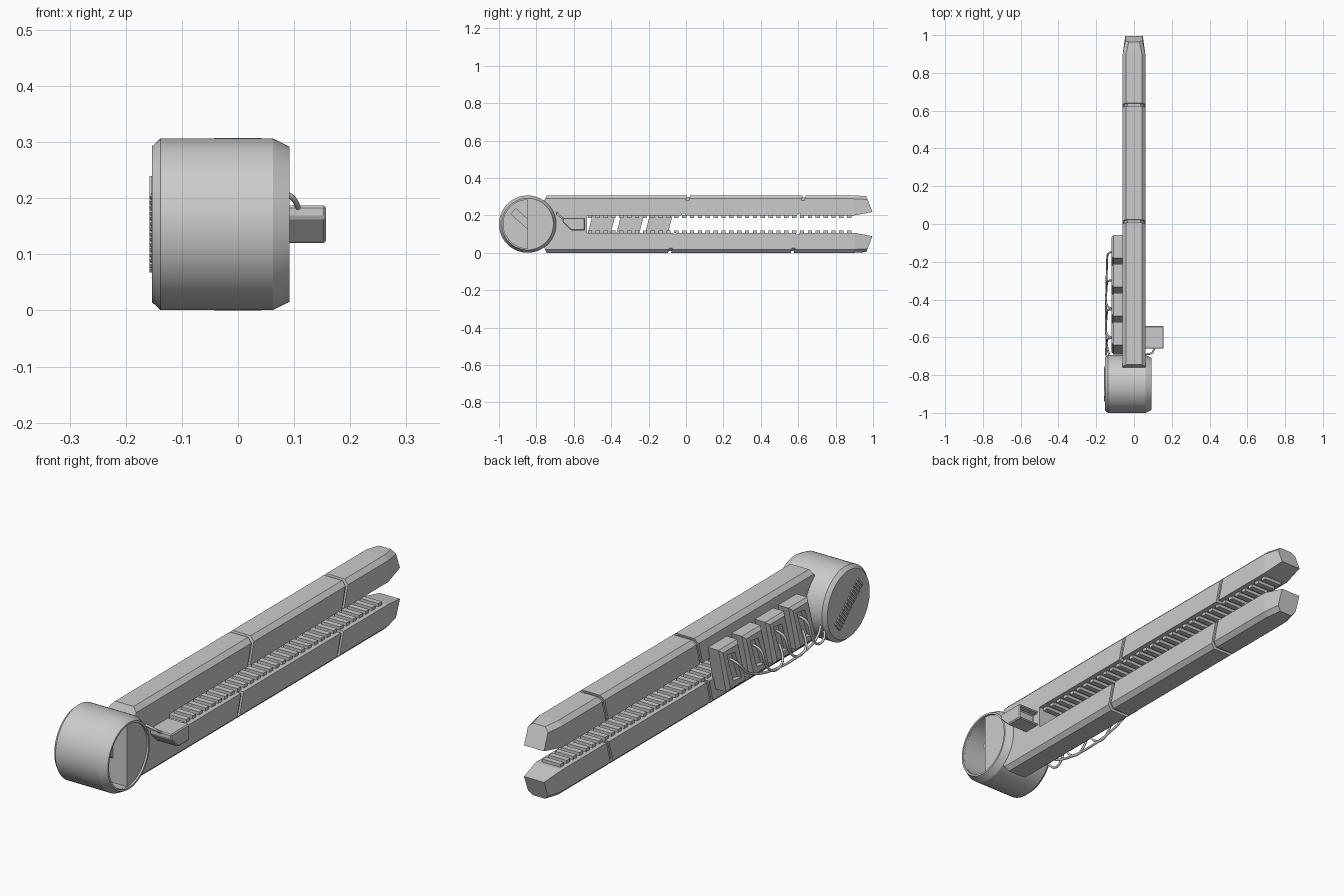
import bpy, bmesh, math
from mathutils import Vector

if "Cube" in bpy.data.objects:
    bpy.data.objects.remove(bpy.data.objects["Cube"])

MID = 0.1535   # mirror height between the two rails


def add(name, bm):
    me = bpy.data.meshes.new(name)
    bm.to_mesh(me)
    bm.free()
    ob = bpy.data.objects.new(name, me)
    bpy.context.collection.objects.link(ob)
    return ob


def loft(name, sections, recess=None):
    """Skin equal-length point loops; recess=(inset, depth) sinks the last cap."""
    bm = bmesh.new()
    rings = [[bm.verts.new(p) for p in s] for s in sections]
    n = len(rings[0])
    for a, b in zip(rings, rings[1:]):
        for i in range(n):
            j = (i + 1) % n
            bm.faces.new((a[i], a[j], b[j], b[i]))
    bm.faces.new(rings[0][::-1])
    cap = bm.faces.new(rings[-1])
    bmesh.ops.recalc_face_normals(bm, faces=bm.faces)
    if recess:
        bmesh.ops.inset_region(bm, faces=[cap], thickness=recess[0])
        bmesh.ops.inset_region(bm, faces=[cap], thickness=0.0005, depth=-recess[1])
    return add(name, bm)


def box(name, lo, hi, bevel=0):
    x0, y0, z0 = lo
    x1, y1, z1 = hi
    ring = lambda z: [(x0, y0, z), (x1, y0, z), (x1, y1, z), (x0, y1, z)]
    ob = loft(name, [ring(z0), ring(z1)])
    if bevel:
        bevel_mod(ob, bevel)
    return ob


def bevel_mod(ob, w):
    m = ob.modifiers.new("bevel", 'BEVEL')
    m.width, m.segments = w, 1


def disc(x, r, a0=0, a1=360, n=64, full=True):
    count = n if full else n + 1
    pts = []
    for i in range(count):
        a = math.radians(a0 + (a1 - a0) * i / n)
        pts.append((x, -0.847 + r * math.cos(a), MID + r * math.sin(a)))
    return pts


def wire(name, pts, r=0.005):
    cu = bpy.data.curves.new(name, 'CURVE')
    cu.dimensions = '3D'
    cu.bevel_depth, cu.bevel_resolution, cu.resolution_u = r, 2, 8
    sp = cu.splines.new('NURBS')
    sp.points.add(len(pts) - 1)
    for p, c in zip(sp.points, pts):
        p.co = (*c, 1)
    sp.use_endpoint_u, sp.order_u = True, 3
    ob = bpy.data.objects.new(name, cu)
    bpy.context.collection.objects.link(ob)


# Drum housing with a shallow cap recess and a hollow front half
drum = loft("drum", [disc(-0.153, 0.139), disc(-0.138, 0.153),
                     disc(0.062, 0.153), disc(0.092, 0.138)])
cutters = [loft("cap_cutter", [disc(0.084, 0.130), disc(0.2, 0.130)]),
           loft("cavity_cutter", [disc(-0.13, 0.1295, 90, 270, 32, False),
                                  disc(0.21, 0.1295, 90, 270, 32, False)])]
bpy.context.view_layer.objects.active = drum
drum.select_set(True)
for c in cutters:
    m = drum.modifiers.new("cut", 'BOOLEAN')
    m.operation, m.object, m.solver = 'DIFFERENCE', c, 'EXACT'
    bpy.ops.object.modifier_apply(modifier=m.name)
    c.hide_render = True
    c.hide_viewport = True
bpy.ops.object.shade_smooth_by_angle(angle=math.radians(20))

# Diagonal vent through the drum, with slats on the left face
vent = box("vent_box", (-0.155, -0.105, -0.021), (0.02, 0.105, 0.021))
slats = box("vent_slats", (-0.158, -0.102, -0.024), (-0.15, -0.094, 0.024))
m = slats.modifiers.new("row", 'ARRAY')
m.count, m.use_relative_offset, m.use_constant_offset = 15, False, True
m.constant_offset_displace = (0, 0.014, 0)
for ob in (vent, slats):
    ob.location = (0, -0.847, MID)
    ob.rotation_euler.x = math.radians(-42)


# Rails: three segments each, slanted joints, thin core showing in the joints
def section(y, flip, shear=0.0, w=0.06, z0=0.2, z1=0.307, ch=0.018):
    prof = [(-w, z0), (w, z0), (w, z1 - ch), (w - ch, z1), (ch - w, z1), (-w, z1 - ch)]
    return [(x, y + shear * (z - 0.2535) / 0.107, 2 * MID - z if flip else z)
            for x, z in prof]


for side, flip, joints in (("upper", False, (0.0, 0.617)), ("lower", True, (-0.073, 0.583))):
    s = -0.03 if flip else 0.03
    g = 0.008
    a, b = joints
    loft(side + "_rail_rear", [section(-0.77, flip, 0.05), section(a - g, flip, s)])
    loft(side + "_rail_middle", [section(a + g, flip, s), section(b - g, flip, s)])
    loft(side + "_rail_tip", [section(b + g, flip, s), section(0.9, flip),
                              section(0.983, flip, -0.041, 0.046, 0.218, 0.303)])
    loft(side + "_rail_core", [section(-0.5, flip, 0, 0.052, 0.21, 0.298),
                               section(0.85, flip, 0, 0.052, 0.21, 0.298)])
    # Row of teeth along the inner face
    z0, z1 = (0.105, 0.12) if flip else (0.187, 0.202)
    teeth = box(side + "_teeth", (-0.042, -0.525, z0), (0.042, -0.502, z1))
    m = teeth.modifiers.new("row", 'ARRAY')
    m.count, m.use_relative_offset, m.use_constant_offset = 34, False, True
    m.constant_offset_displace = (0, 0.042, 0)

# Solid block joining the rails behind the slot
box("rear_block", (-0.06, -0.79, 0.1), (0.06, -0.53, 0.207))


# Slanted power cells on the left side, each with a sunk socket
def cell_loop(x, y, inset=0.0):
    z0, z1, w, sh = 0.058 + inset, 0.25 - inset, 0.122, 0.05
    return [(x, y + inset, z0), (x, y + w - inset, z0),
            (x, y + w + sh - inset, z1), (x, y + sh + inset, z1)]


for i in range(4):
    y = -0.69 + 0.153 * i
    loft("power_cell_%d" % (i + 1),
         [cell_loop(-0.055, y), cell_loop(-0.108, y), cell_loop(-0.12, y, 0.012)],
         recess=(0.033, 0.02))
    # Cable from the socket sagging towards the drum
    yc = y + 0.086
    end = (-0.115, -0.72, 0.10 + 0.012 * i) if i in (0, 3) else (-0.112, yc - 0.153, 0.13)
    span = end[1] - yc
    wire("cable_%d" % (i + 1),
         [(-0.1, yc, 0.18), (-0.14, yc, 0.175), (-0.143, yc + span * 0.1, 0.10),
          (-0.147, yc + span * 0.4, 0.055), (-0.15, yc + span * 0.75, 0.06),
          (-0.138, yc + span * 0.95, 0.09), end])


# Side sensor box on the right, hollow at its forward end, with a short cable
def sensor_loop(y, z0):
    return [(0.05, y, z0), (0.157, y, z0), (0.157, y, 0.187), (0.05, y, 0.187)]


sensor = loft("sensor_box", [sensor_loop(-0.66, 0.165), sensor_loop(-0.615, 0.12),
                             sensor_loop(-0.54, 0.12)], recess=(0.012, 0.03))
bevel_mod(sensor, 0.006)
wire("sensor_cable", [(0.05, -0.69, 0.215), (0.085, -0.69, 0.21), (0.105, -0.675, 0.195),
                      (0.108, -0.65, 0.178)])
